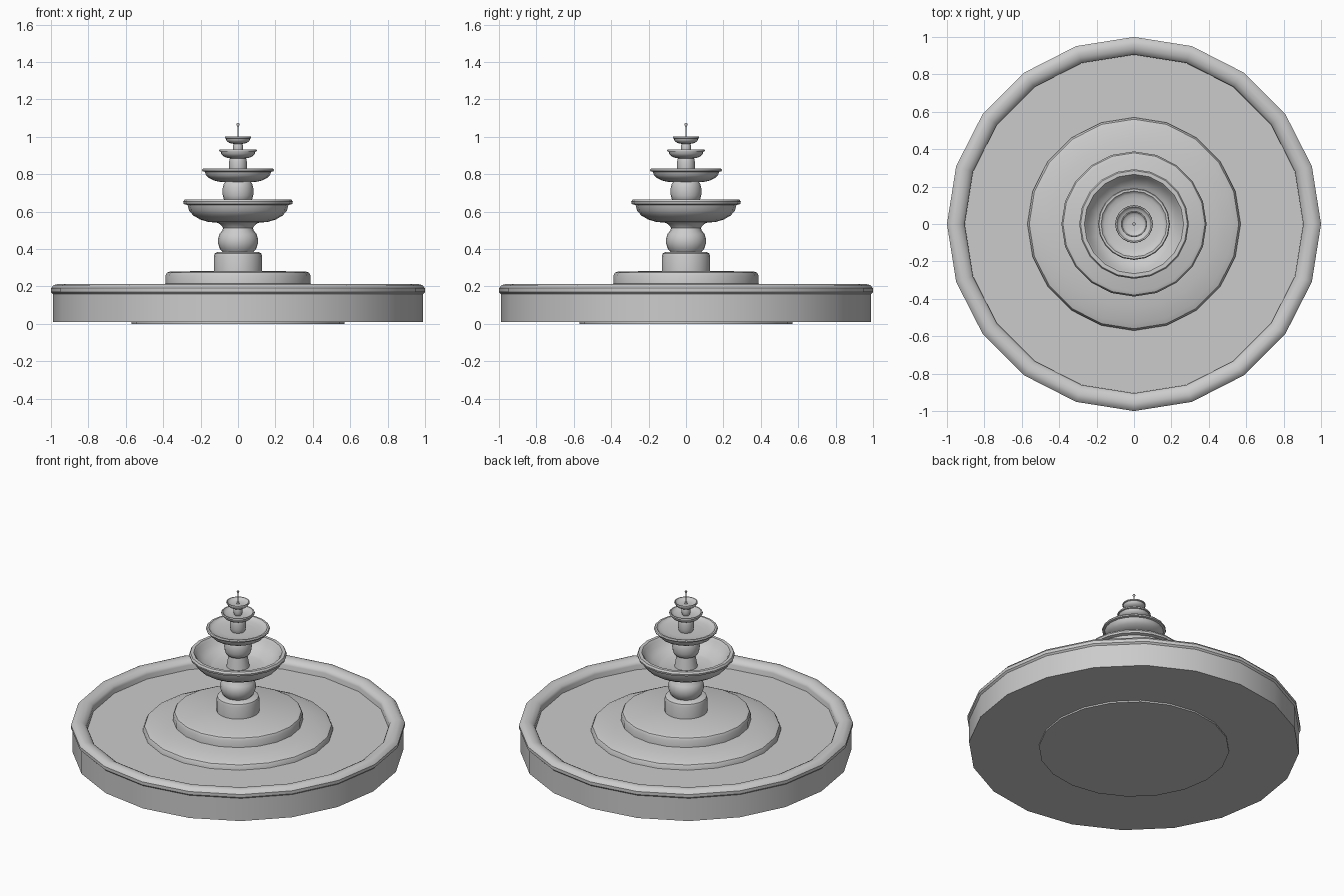
import bpy, bmesh, math

if "Cube" in bpy.data.objects:
    bpy.data.objects.remove(bpy.data.objects["Cube"])

SIDES = 20


def lathe(name, profile, closed=False):
    """Spin (radius, height) points about z; radius 0 becomes a pole."""
    bm = bmesh.new()
    rings = []
    for r, z in profile:
        if r == 0:
            rings.append([bm.verts.new((0, 0, z))] * SIDES)
        else:
            rings.append([bm.verts.new((r * math.cos(math.tau * i / SIDES),
                                        r * math.sin(math.tau * i / SIDES), z))
                          for i in range(SIDES)])
    pairs = list(zip(rings, rings[1:]))
    if closed:
        pairs.append((rings[-1], rings[0]))
    for a, b in pairs:
        for i in range(SIDES):
            j = (i + 1) % SIDES
            bm.faces.new(list(dict.fromkeys((a[i], a[j], b[j], b[i]))))
    bmesh.ops.recalc_face_normals(bm, faces=bm.faces)
    mesh = bpy.data.meshes.new(name)
    bm.to_mesh(mesh)
    bm.free()
    ob = bpy.data.objects.new(name, mesh)
    bpy.context.collection.objects.link(ob)
    bpy.ops.object.select_all(action='DESELECT')
    ob.select_set(True)
    bpy.context.view_layer.objects.active = ob
    bpy.ops.object.shade_smooth_by_angle(angle=math.radians(40))
    return ob


def baluster(name, r, z0, z1, neck):
    """Squat ball with a narrower neck at both ends."""
    mid, h = (z0 + z1) / 2, (z1 - z0) / 2
    pts = [(0, z0)]
    for k in range(9):
        t = math.pi * (k / 8 - 0.5)
        pts.append((neck + (r - neck) * math.cos(t) ** 0.7 if 0 < k < 8 else neck,
                    mid + h * math.sin(t)))
    lathe(name, pts + [(0, z1)])


def bowl(name, r, z0, z1, foot, floor, wall):
    """Rounded bowl with a projecting lip and hollow inside."""
    h = z1 - z0
    body = r * 0.93
    pts = [(0, z0), (foot, z0)]
    for k in range(1, 6):
        t = math.pi / 2 * k / 5
        pts.append((foot + (body - foot) * math.sin(t),
                    z0 + h * 0.76 * (1 - math.cos(t))))
    pts += [(r, z0 + h * 0.8), (r * 1.01, z0 + h * 0.9), (r * 0.985, z1),
            (r - wall * 0.7, z1), (r - wall, z1 - h * 0.1)]
    inner = r - wall
    for k in range(1, 5):
        t = math.pi / 2 * k / 4
        pts.append((inner * (1 - 0.4 * math.sin(t) ** 2),
                    z1 - h * 0.1 - (z1 - h * 0.1 - floor) * math.sin(t)))
    lathe(name, pts + [(0, floor)])


# Outer basin: wall with a rounded coping
lathe("basin_wall", [(0.99, 0.01), (0.99, 0.16), (1.0, 0.17), (1.0, 0.19),
                     (0.985, 0.207), (0.96, 0.213), (0.935, 0.208),
                     (0.912, 0.195), (0.905, 0.18), (0.905, 0.01)], closed=True)

# Basin floor and water surface
lathe("basin_water", [(0, 0.01), (0.95, 0.01), (0.95, 0.15), (0, 0.15)])

# Sloped mound under the plinth
lathe("mound", [(0, 0), (0.57, 0), (0.57, 0.16), (0.56, 0.18), (0.53, 0.192),
                (0.45, 0.203), (0.385, 0.215), (0, 0.215)])

# Round plinth and pedestal block
lathe("plinth", [(0, 0.2), (0.388, 0.2), (0.388, 0.258), (0.38, 0.273),
                 (0.362, 0.28), (0, 0.283)])
lathe("pedestal", [(0, 0.27), (0.129, 0.27), (0.129, 0.36), (0.124, 0.376),
                   (0.108, 0.385), (0, 0.385)])

# Lowest vase-shaped stem
lathe("lower_stem", [(0, 0.375), (0.08, 0.38), (0.098, 0.402), (0.107, 0.43),
                     (0.107, 0.455), (0.099, 0.48), (0.083, 0.5), (0.08, 0.512),
                     (0.088, 0.525), (0.105, 0.538), (0.105, 0.55), (0, 0.55)])

# Stacked bowls, largest first
bowl("bowl_large", 0.29, 0.54, 0.665, 0.11, 0.575, 0.035)
bowl("bowl_medium", 0.19, 0.757, 0.83, 0.07, 0.808, 0.02)
bowl("bowl_small", 0.10, 0.884, 0.932, 0.035, 0.912, 0.012)
bowl("bowl_top", 0.07, 0.962, 1.0, 0.02, 0.985, 0.008)

# Ball stems between the bowls
baluster("stem_medium", 0.083, 0.65, 0.765, 0.05)
lathe("stem_medium_foot", [(0, 0.57), (0.07, 0.57), (0.055, 0.655), (0, 0.655)])
baluster("stem_small", 0.048, 0.805, 0.89, 0.036)
baluster("stem_top", 0.027, 0.91, 0.97, 0.014)

# Water spout with a small tip
lathe("spout", [(0, 0.98), (0.01, 0.98), (0.004, 1.0), (0.004, 1.055),
                (0.008, 1.062), (0.007, 1.07), (0, 1.073)])
